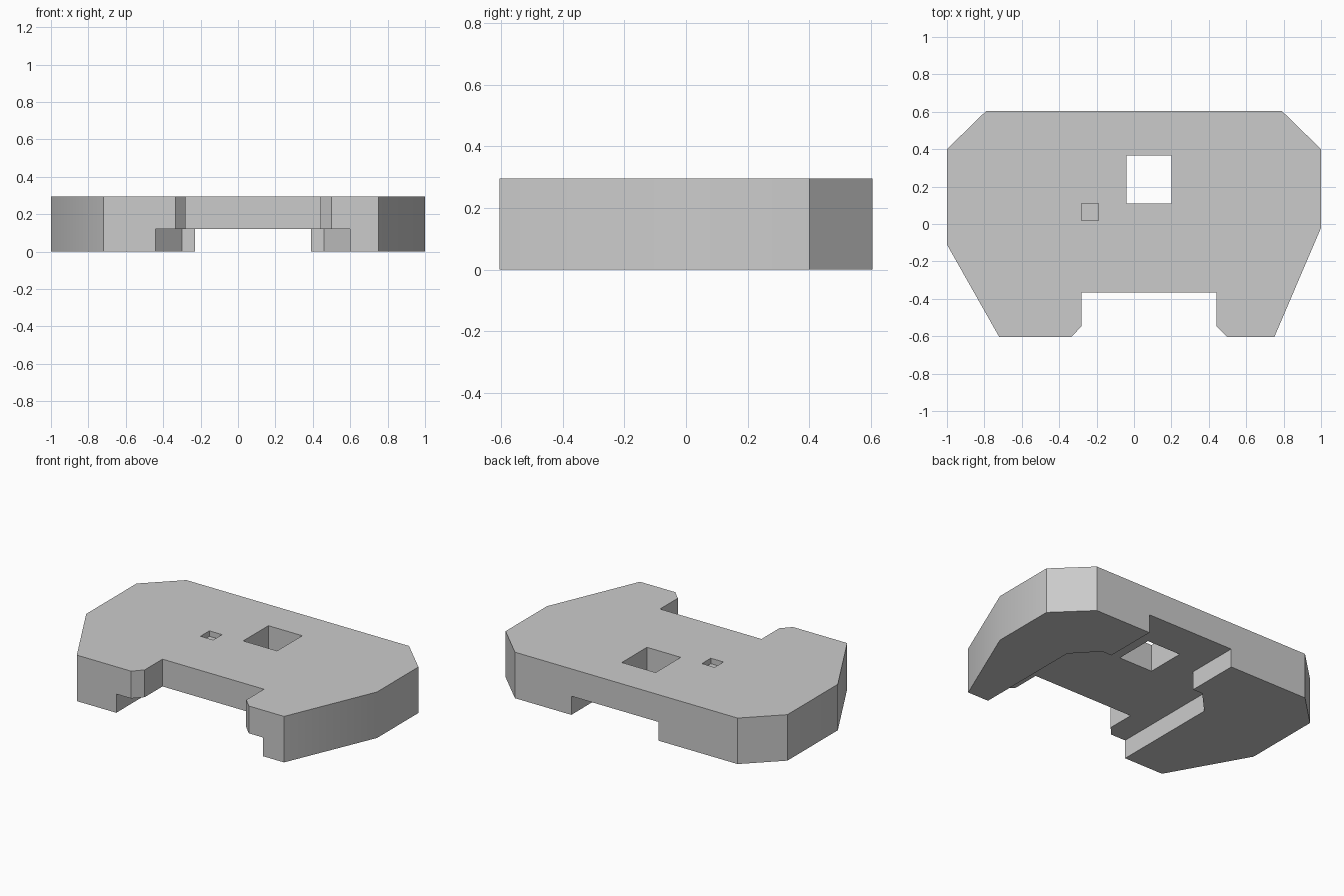
import bpy
import bmesh
import math

cube = bpy.data.objects.get("Cube")
if cube:
    bpy.data.objects.remove(cube, do_unlink=True)

HEIGHT = 0.295
CHANNEL_TOP = 0.12

grey = bpy.data.materials.new("plain grey")
grey.use_nodes = True
colour = (0.6, 0.6, 0.6, 1)
grey.diffuse_color = colour
grey.node_tree.nodes["Principled BSDF"].inputs["Base Color"].default_value = colour


def prism(name, outline, bottom, top):
    """Extrude a plan outline between two heights."""
    bm = bmesh.new()
    base = bm.faces.new([bm.verts.new((x, y, bottom)) for x, y in outline])
    side = bmesh.ops.extrude_face_region(bm, geom=[base])
    verts = [g for g in side["geom"] if isinstance(g, bmesh.types.BMVert)]
    bmesh.ops.translate(bm, verts=verts, vec=(0, 0, top - bottom))
    bmesh.ops.recalc_face_normals(bm, faces=bm.faces)
    mesh = bpy.data.meshes.new(name)
    bm.to_mesh(mesh)
    bm.free()
    obj = bpy.data.objects.new(name, mesh)
    mesh.materials.append(grey)
    bpy.context.collection.objects.link(obj)
    return obj


def rectangle(x0, x1, y0, y1):
    return [(x0, y0), (x1, y0), (x1, y1), (x0, y1)]


def activate(obj):
    bpy.ops.object.select_all(action="DESELECT")
    obj.select_set(True)
    bpy.context.view_layer.objects.active = obj


# Plate with chamfered back corners, tapered sides and a notch at the front
plate = prism("plate", [
    (-0.79, 0.605), (-1, 0.40), (-1, -0.11), (-0.72, -0.605),
    (-0.335, -0.605), (-0.28, -0.545), (-0.28, -0.365),
    (0.44, -0.365), (0.44, -0.545), (0.50, -0.605),
    (0.75, -0.605), (1, -0.02), (1, 0.40), (0.79, 0.605),
], 0, HEIGHT)

# Stepped channel along the underside, symmetric about its own centre line
CENTRE = 0.08
half = [(0.52, -0.8), (0.52, 0.11), (0.38, 0.26), (0.31, 0.26), (0.31, 0.8)]
channel = [(CENTRE + x, y) for x, y in half]
channel += [(CENTRE - x, y) for x, y in reversed(half)]

cutters = [
    prism("channel_cutter", channel, -0.1, CHANNEL_TOP),
    prism("window_cutter", rectangle(-0.04, 0.20, 0.11, 0.365), -0.1, 0.5),
    prism("recess_cutter", rectangle(-0.28, -0.19, 0.02, 0.11), HEIGHT - 0.035, 0.5),
]
activate(plate)
for cutter in cutters:
    cutter.hide_render = True
    mod = plate.modifiers.new(cutter.name, "BOOLEAN")
    mod.operation = "DIFFERENCE"
    mod.solver = "EXACT"
    mod.object = cutter
    bpy.ops.object.modifier_apply(modifier=mod.name)
    bpy.data.objects.remove(cutter, do_unlink=True)

# Soften only the shallow side bends
activate(plate)
bpy.ops.object.shade_smooth_by_angle(angle=math.radians(30))
